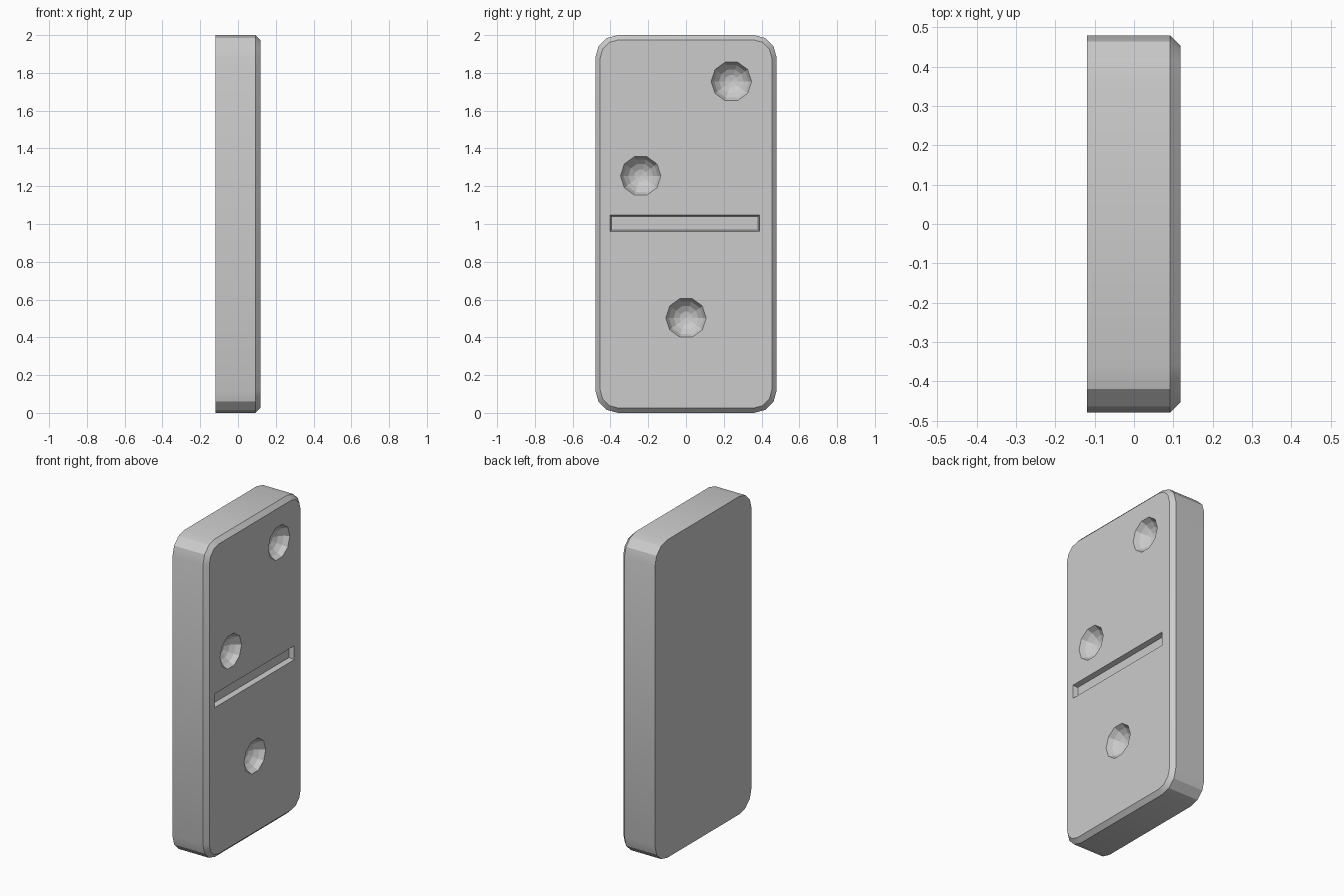
import bpy, bmesh, math

if "Cube" in bpy.data.objects:
    bpy.data.objects.remove(bpy.data.objects["Cube"])

FRONT = 0.118  # x of the marked face


def loft(name, rings):
    """Closed solid through a list of (x, [(y, z), ...]) sections."""
    bm = bmesh.new()
    loops = [[bm.verts.new((x, y, z)) for y, z in pts] for x, pts in rings]
    n = len(loops[0])
    for a, b in zip(loops, loops[1:]):
        for i in range(n):
            j = (i + 1) % n
            bm.faces.new((a[i], a[j], b[j], b[i]))
    bm.faces.new(loops[0][::-1])
    bm.faces.new(loops[-1])
    bmesh.ops.recalc_face_normals(bm, faces=bm.faces)
    me = bpy.data.meshes.new(name)
    bm.to_mesh(me)
    bm.free()
    ob = bpy.data.objects.new(name, me)
    bpy.context.collection.objects.link(ob)
    return ob


def rounded(hy, hz, r, seg=3):
    pts = []
    for q, (sy, sz) in enumerate([(1, 1), (-1, 1), (-1, -1), (1, -1)]):
        for k in range(seg + 1):
            a = math.pi / 2 * (q + k / seg)
            pts.append((sy * (hy - r) + r * math.cos(a),
                        1 + sz * (hz - r) + r * math.sin(a)))
    return pts


def circle(y, z, r, n=10):
    return [(y + r * math.cos(2 * math.pi * i / n),
             z + r * math.sin(2 * math.pi * i / n)) for i in range(n)]


def rect(y0, y1, z0, z1):
    return [(y0, z0), (y1, z0), (y1, z1), (y0, z1)]


# Tile body: rounded slab with a bevelled front rim
body = loft("domino_tile", [
    (-0.12, rounded(0.48, 1.0, 0.12)),
    (0.092, rounded(0.48, 1.0, 0.12)),
    (FRONT, rounded(0.454, 0.974, 0.094)),
])
bpy.context.view_layer.objects.active = body
body.select_set(True)
bpy.ops.object.shade_smooth_by_angle(angle=math.radians(29))

# Pip cutters: faceted spherical bowls
cutters = []
rim, depth = 0.107, 0.075
R = (rim ** 2 + depth ** 2) / (2 * depth)
spread = math.asin(rim / R)
for y, z in [(0.24, 1.755), (-0.24, 1.255), (0.0, 0.503)]:
    rings = [(FRONT + 0.05, circle(y, z, rim))]
    for k in (4, 3, 2, 1, 0.02):
        a = spread * k / 4
        rings.append((FRONT + R - depth - R * math.cos(a),
                      circle(y, z, R * math.sin(a))))
    cutters.append(loft("pip_cutter", rings))

# Centre groove cutter with slightly sloped walls
cutters.append(loft("groove_cutter", [
    (FRONT + 0.05, rect(-0.402, 0.390, 0.960, 1.047)),
    (FRONT, rect(-0.402, 0.390, 0.960, 1.047)),
    (FRONT - 0.03, rect(-0.394, 0.382, 0.969, 1.039)),
]))

# Carve the markings, then discard the cutters
for c in cutters:
    c.hide_render = True
    mod = body.modifiers.new("carve", 'BOOLEAN')
    mod.operation = 'DIFFERENCE'
    mod.solver = 'EXACT'
    mod.object = c
    bpy.ops.object.modifier_apply(modifier=mod.name)
    bpy.data.objects.remove(c)
